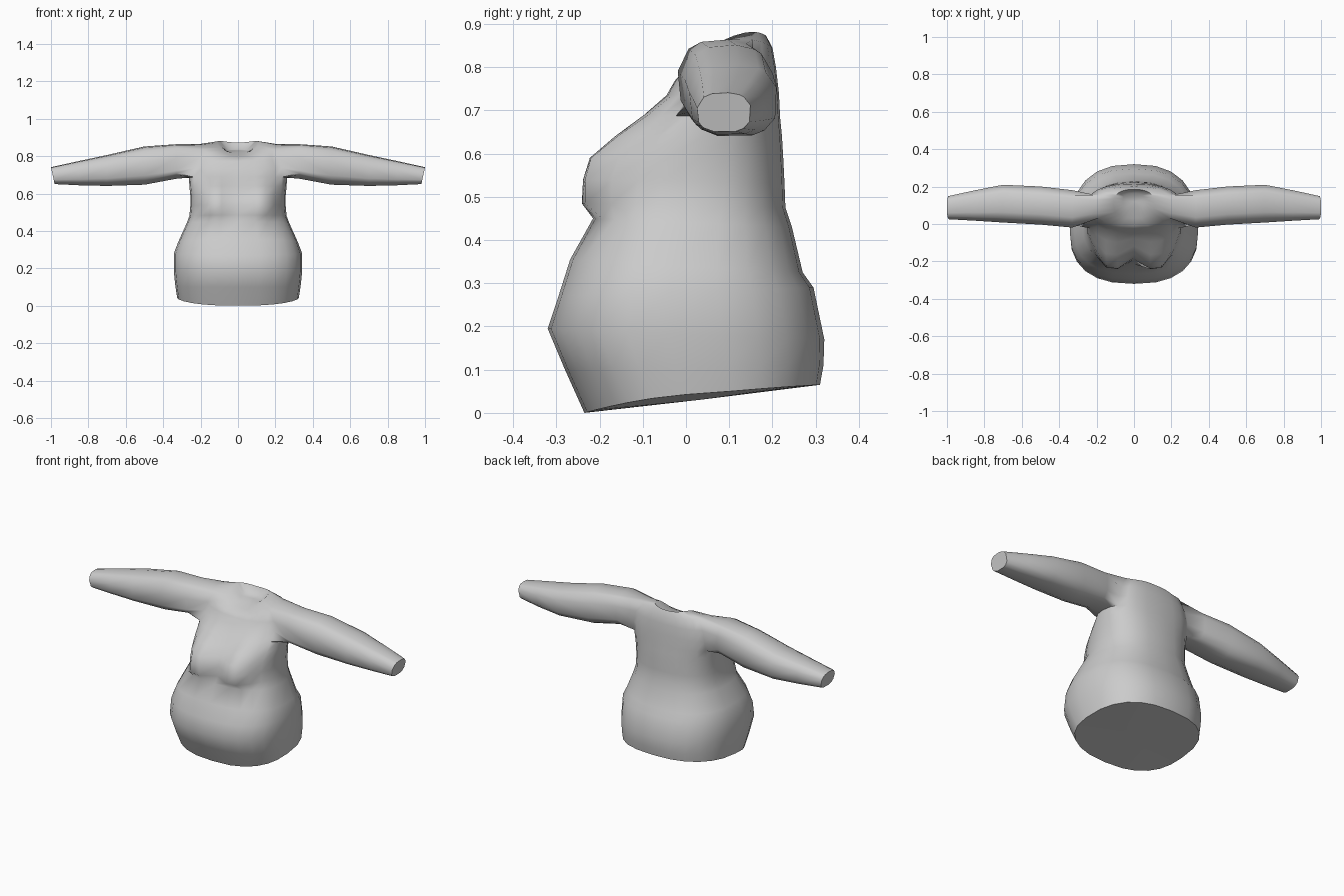
import bpy, bmesh, math

if "Cube" in bpy.data.objects:
    bpy.data.objects.remove(bpy.data.objects["Cube"])

N = 24  # columns around the torso, column 0 is the front centre


def spow(v, e):
    return math.copysign(abs(v) ** e, v)


grey = bpy.data.materials.new("light_grey")
grey.diffuse_color = (0.6, 0.6, 0.6, 1)
grey.use_nodes = True
grey.node_tree.nodes["Principled BSDF"].inputs["Base Color"].default_value = grey.diffuse_color

# torso rings: z front, z back, side lift, half width, y front, y middle, y back, bust depth
RINGS = [
    (.00, .065, .01, .325, -.235, .00, .31, 0),
    (.10, .11, 0, .335, -.28, -.02, .318, 0),
    (.195, .17, 0, .343, -.32, -.04, .32, 0),
    (.27, .29, 0, .343, -.295, -.04, .295, 0),
    (.355, .325, 0, .32, -.268, -.03, .27, 0),
    (.45, .43, 0, .275, -.215, -.01, .245, 0),
    (.485, .475, 0, .26, -.18, .01, .23, .08),
    (.54, .53, 0, .255, -.17, .02, .228, .09),
    (.59, .59, 0, .255, -.15, .03, .225, .095),
    (.64, .64, 0, .26, -.11, .04, .222, .07),
    (.69, .68, 0, .262, -.075, .06, .218, .03),
    (.735, .74, 0, .26, -.045, .08, .215, 0),
    (.77, .80, .01, .245, -.025, .09, .208, 0),
    (.785, .845, .045, .21, -.01, .09, .20, 0),
    (.80, .873, .036, .11, .03, .11, .185, 0),
    (.82, .835, .0, .06, .08, .12, .165, 0),
]
# sleeve stations: x, y middle, z middle, half depth, half height, end slant
SLEEVE = [
    (.33, .082, .77, .102, .094, 0),
    (.50, .10, .748, .104, .104, 0),
    (.70, .11, .722, .103, .084, 0),
    (.85, .10, .708, .083, .066, 0),
    (.99, .088, .695, .063, .046, .01),
]
ROW0, ROW1, COL0, COL1 = 10, 13, 4, 8  # armhole limits on the right side

bm = bmesh.new()

# torso with bust
grid = []
for zf, zb, lift, w, yf, ym, yb, bust in RINGS:
    ring = []
    for k in range(N):
        a = 2 * math.pi * k / N
        s, c = math.sin(a), math.cos(a)
        x = w * spow(s, .8)
        y = ym - (ym - yf if c > 0 else yb - ym) * spow(c, .8)
        z = zf + (zb - zf) * (1 - c) / 2 + lift * s * s
        if c > 0.01:
            y -= bust * math.exp(-((abs(x) - .125) / .085) ** 2)
        ring.append(bm.verts.new((x, y, z)))
    grid.append(ring)


def in_armhole(i, k):
    return ROW0 <= i < ROW1 and (COL0 <= k < COL1 or N - COL1 <= k < N - COL0)


for i in range(len(grid) - 1):
    for k in range(N):
        if not in_armhole(i, k):
            j = (k + 1) % N
            bm.faces.new((grid[i][k], grid[i][j], grid[i + 1][j], grid[i + 1][k]))

# closed hem and neck
for ring, mid in ((grid[0], (0, .03, .03)), (grid[-1], (0, .12, .83))):
    v = bm.verts.new(mid)
    for k in range(N):
        bm.faces.new((ring[k], ring[(k + 1) % N], v))

# sleeves grown out of the armholes
for side in (1, -1):
    cell = lambda i, k: grid[i][k * side % N]
    loop = [cell(ROW0, k) for k in range(COL0, COL1)]
    loop += [cell(i, COL1) for i in range(ROW0, ROW1)]
    loop += [cell(ROW1, k) for k in range(COL1, COL0, -1)]
    loop += [cell(i, COL0) for i in range(ROW1, ROW0, -1)]
    n = len(loop)
    angles = [math.atan2((v.co.z - .775) / .09, (v.co.y - .083) / .08) for v in loop]
    for x, ym, zm, hy, hz, slant in SLEEVE:
        new = []
        for a in angles:
            c, s = spow(math.cos(a), .8), spow(math.sin(a), .8)
            new.append(bm.verts.new((side * (x + slant * s), ym + hy * c, zm + hz * s)))
        for k in range(n):
            j = (k + 1) % n
            bm.faces.new((loop[k], loop[j], new[j], new[k]))
        loop = new
    bm.faces.new(loop)

bmesh.ops.recalc_face_normals(bm, faces=bm.faces)
me = bpy.data.meshes.new("torso_with_sleeves")
bm.to_mesh(me)
bm.free()
me.materials.append(grey)
ob = bpy.data.objects.new("torso_with_sleeves", me)
bpy.context.collection.objects.link(ob)
bpy.context.view_layer.objects.active = ob
ob.select_set(True)
bpy.ops.object.shade_smooth_by_angle(angle=math.radians(65))
